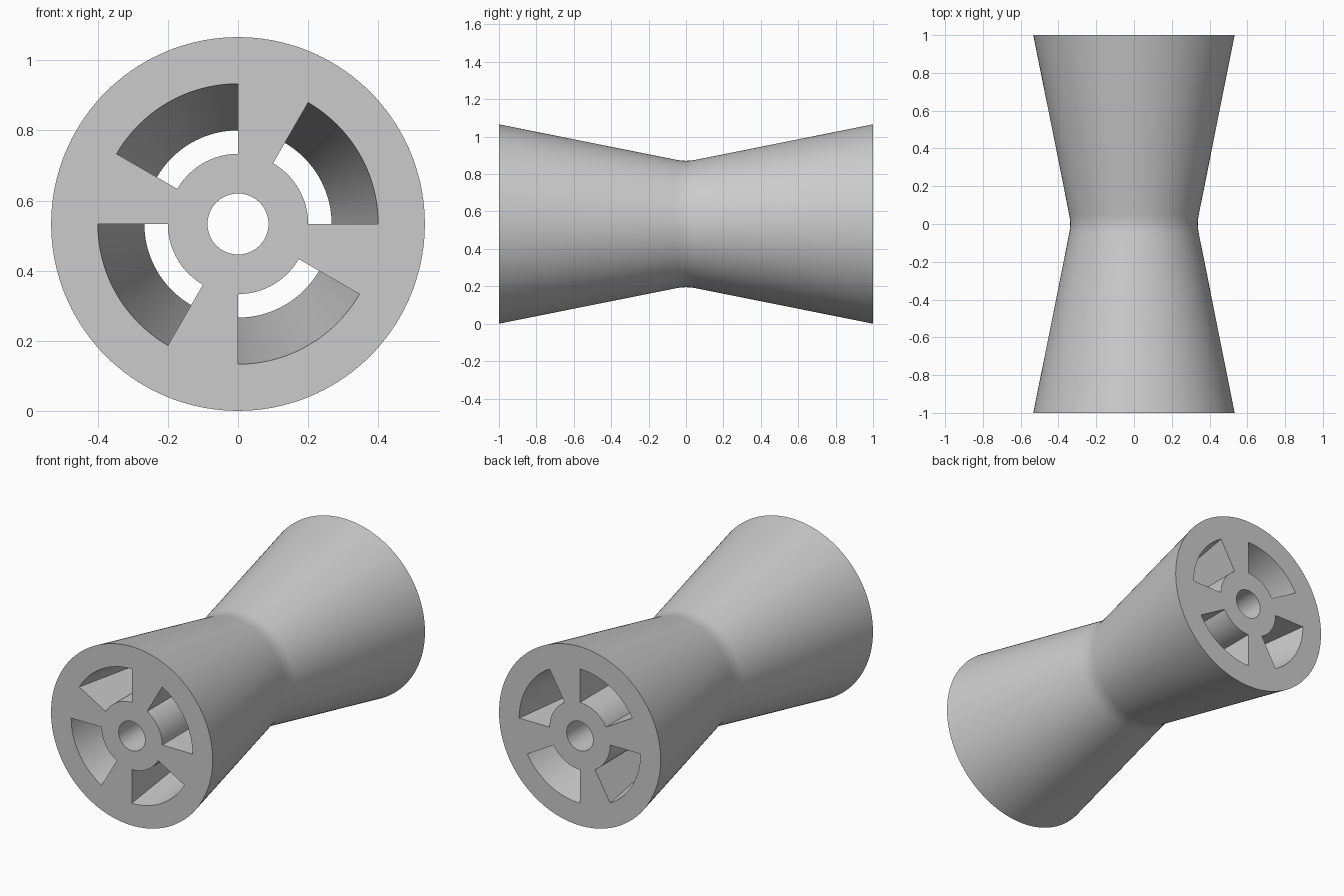
import bpy, bmesh, math

cube = bpy.data.objects.get("Cube")
if cube:
    bpy.data.objects.remove(cube, do_unlink=True)

# Main dimensions
END_R, WAIST_R = 0.533, 0.333
BORE_R, HUB_R = 0.087, 0.2
SLOT_END, SLOT_MID = 0.4, 0.267
BLEND = 0.05                      # half length of the rounded waist
SEGS = 144
STEP = SEGS // 12                 # segments in 30 degrees

half = [1.0, 0.5, 0.2, BLEND, BLEND * 0.66, BLEND * 0.33]
stations = [-y for y in half] + [0.0] + half[::-1]
LAST = len(stations) - 1


def outer_radius(y):
    slope, a = END_R - WAIST_R, abs(y)
    if a < BLEND:                 # curve tangent to both cones
        return WAIST_R + slope * (a * a + BLEND * BLEND) / (2 * BLEND)
    return WAIST_R + slope * a


radius = {
    "bore": lambda y: BORE_R,
    "hub": lambda y: HUB_R,
    "slot": lambda y: SLOT_MID + (SLOT_END - SLOT_MID) * abs(y),
    "outer": outer_radius,
}

bm = bmesh.new()
cache = {}


def vert(layer, i, j):
    key = (layer, i, j % SEGS)
    if key not in cache:
        a = 2 * math.pi * key[2] / SEGS
        y = stations[i]
        r = radius[layer](y)
        cache[key] = bm.verts.new((r * math.cos(a), y, END_R + r * math.sin(a)))
    return cache[key]


def quad(*keys):
    bm.faces.new([vert(*k) for k in keys])


def in_slot(j):
    return (j % SEGS) % (3 * STEP) < 2 * STEP


for j in range(SEGS):
    n = j + 1
    # Outer skin and bore, plus both slot walls inside each opening
    layers = ["outer", "bore"] + (["hub", "slot"] if in_slot(j) else [])
    for layer in layers:
        for i in range(LAST):
            quad((layer, i, j), (layer, i, n), (layer, i + 1, n), (layer, i + 1, j))
    # Flat end faces, left open at the slots
    bands = [("bore", "hub"), ("slot", "outer")]
    if not in_slot(j):
        bands.append(("hub", "slot"))
    for i in (0, LAST):
        for a, b in bands:
            quad((a, i, j), (a, i, n), (b, i, n), (b, i, j))
    # Spoke sides
    if in_slot(j) != in_slot(j - 1):
        for i in range(LAST):
            quad(("hub", i, j), ("slot", i, j), ("slot", i + 1, j), ("hub", i + 1, j))

bmesh.ops.recalc_face_normals(bm, faces=bm.faces)
mesh = bpy.data.meshes.new("roller")
bm.to_mesh(mesh)
bm.free()

roller = bpy.data.objects.new("roller", mesh)
bpy.context.collection.objects.link(roller)

# Plain grey plastic
grey = bpy.data.materials.new("light grey")
grey.use_nodes = True
colour = (0.6, 0.6, 0.6, 1)
grey.diffuse_color = colour
grey.node_tree.nodes["Principled BSDF"].inputs["Base Color"].default_value = colour
mesh.materials.append(grey)

bpy.ops.object.select_all(action="DESELECT")
roller.select_set(True)
bpy.context.view_layer.objects.active = roller
bpy.ops.object.shade_smooth_by_angle(angle=math.radians(30))
